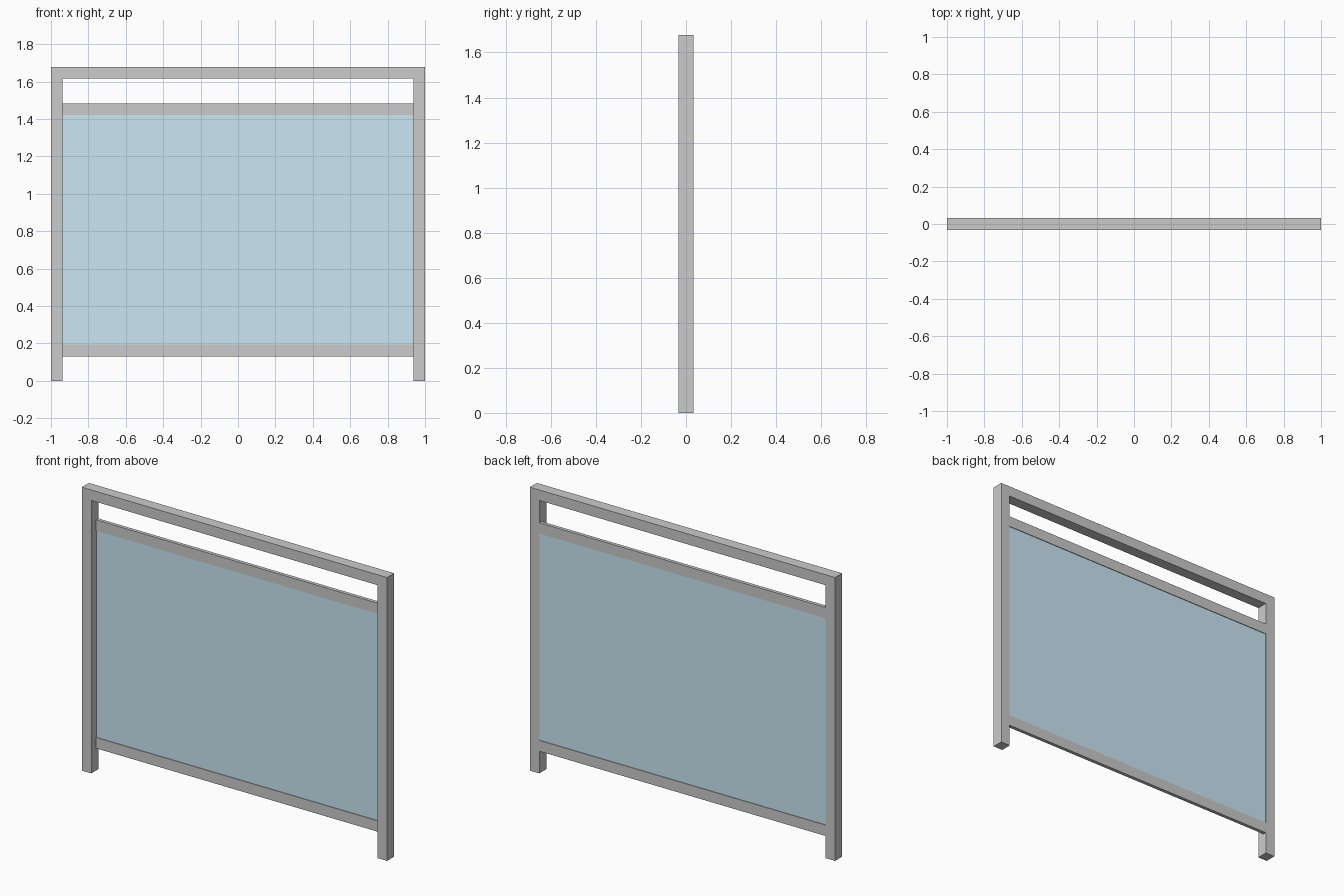
import bpy
import bmesh

if "Cube" in bpy.data.objects:
    bpy.data.objects.remove(bpy.data.objects["Cube"])

BAR = 0.062             # width of posts and top rail
HALF = 0.033            # half depth of the frame
TOP = 1.678
INNER = 1 - BAR         # inner face of the posts
RAIL_FRONT = 0.012      # infill sits flush with the back of the frame


def extrude_profile(name, profile, y0, y1):
    """Extrude an x-z outline from y0 to y1."""
    bm = bmesh.new()
    face = bm.faces.new([bm.verts.new((x, y0, z)) for x, z in profile])
    result = bmesh.ops.extrude_face_region(bm, geom=[face], use_keep_orig=True)
    moved = [v for v in result["geom"] if isinstance(v, bmesh.types.BMVert)]
    bmesh.ops.translate(bm, verts=moved, vec=(0, y1 - y0, 0))
    bmesh.ops.recalc_face_normals(bm, faces=bm.faces)
    mesh = bpy.data.meshes.new(name)
    bm.to_mesh(mesh)
    bm.free()
    obj = bpy.data.objects.new(name, mesh)
    bpy.context.collection.objects.link(obj)
    return obj


def bar(name, z0, z1, y0, y1):
    """Box spanning the gap between the posts."""
    return extrude_profile(
        name, [(-INNER, z0), (INNER, z0), (INNER, z1), (-INNER, z1)], y0, y1)


# Posts and handrail as one inverted U
half = [(INNER, TOP - BAR), (INNER, 0), (1, 0), (1, TOP)]
extrude_profile("post_and_handrail_frame",
                half + [(-x, z) for x, z in reversed(half)], -HALF, HALF)

# Rails holding the panel
bar("lower_rail", 0.131, 0.195, RAIL_FRONT, HALF)
bar("upper_rail", 1.42, 1.484, RAIL_FRONT, HALF)

# Glass panel, slightly thinner than the rails
glass = bpy.data.materials.new("glass_blue")
glass.diffuse_color = (0.6, 0.8, 0.9, 1)
glass.use_nodes = True
glass.node_tree.nodes["Principled BSDF"].inputs["Base Color"].default_value = glass.diffuse_color
panel = bar("glass_panel", 0.195, 1.42, RAIL_FRONT + 0.004, HALF - 0.004)
panel.data.materials.append(glass)
